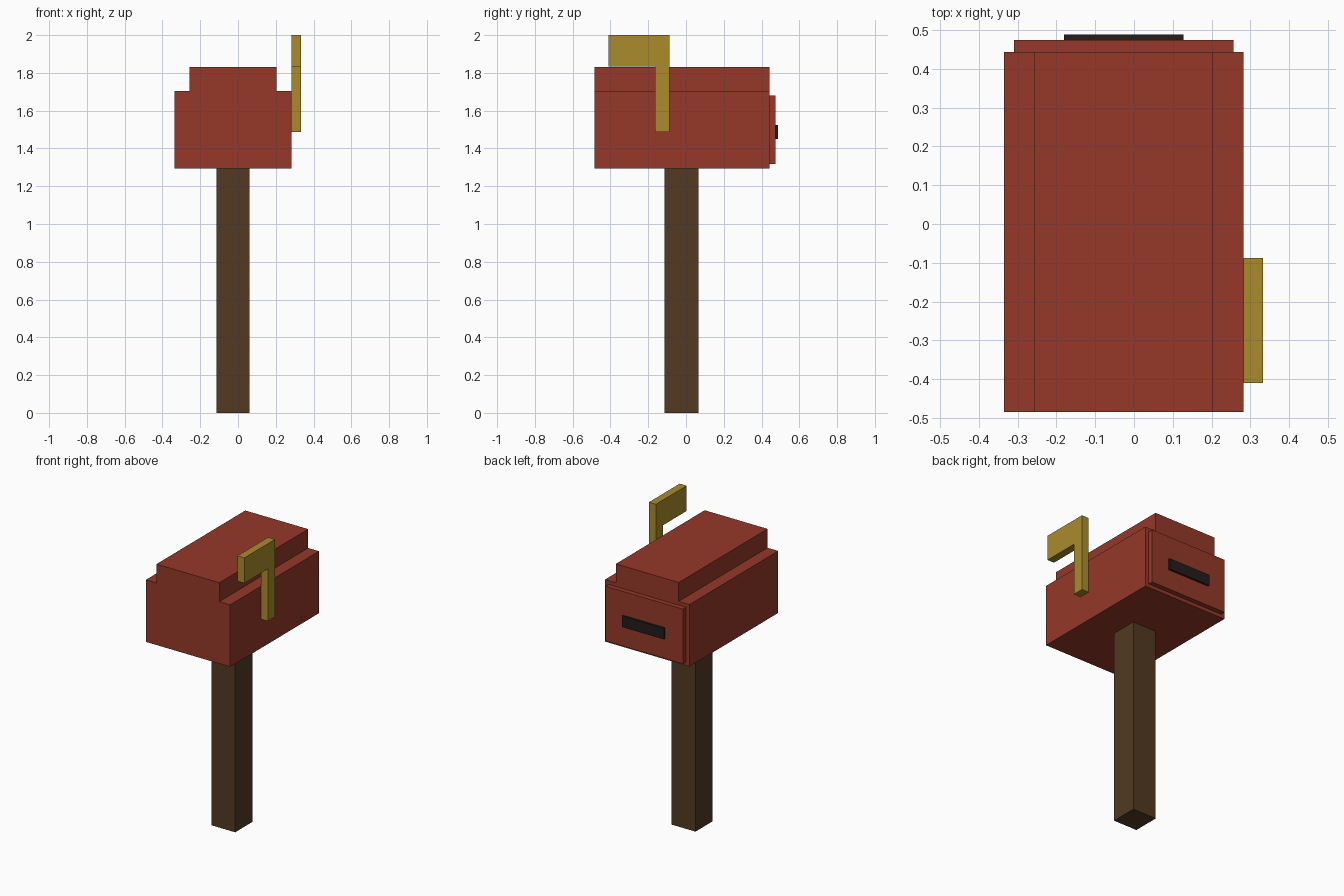
import bpy, bmesh
from mathutils import Vector

if "Cube" in bpy.data.objects:
    bpy.data.objects.remove(bpy.data.objects["Cube"])


def material(name, rgb):
    m = bpy.data.materials.new(name)
    m.diffuse_color = (*rgb, 1)
    m.use_nodes = True
    m.node_tree.nodes["Principled BSDF"].inputs["Base Color"].default_value = m.diffuse_color
    return m


RED = material("red_paint", (0.30, 0.04, 0.022))
WOOD = material("dark_wood", (0.085, 0.042, 0.016))
GOLD = material("flag_yellow", (0.40, 0.26, 0.025))
BLACK = material("slot_black", (0.018, 0.012, 0.012))


def prism(name, points, sweep, mat):
    """Extrude a flat outline of 3D points along the sweep vector."""
    bm = bmesh.new()
    face = bm.faces.new([bm.verts.new(p) for p in points])
    ext = bmesh.ops.extrude_face_region(bm, geom=[face], use_keep_orig=True)
    verts = [g for g in ext["geom"] if isinstance(g, bmesh.types.BMVert)]
    bmesh.ops.translate(bm, verts=verts, vec=Vector(sweep))
    bmesh.ops.recalc_face_normals(bm, faces=bm.faces)
    me = bpy.data.meshes.new(name)
    bm.to_mesh(me)
    bm.free()
    me.materials.append(mat)
    ob = bpy.data.objects.new(name, me)
    bpy.context.collection.objects.link(ob)
    return ob


def box(name, x, y, z, mat):
    base = [(x[0], y[0], z[0]), (x[1], y[0], z[0]), (x[1], y[1], z[0]), (x[0], y[1], z[0])]
    return prism(name, base, (0, 0, z[1] - z[0]), mat)


# Post
box("post", (-0.115, 0.06), (-0.115, 0.065), (0, 1.295), WOOD)

# Stepped box body, profile in x/z swept along y
body = [(-0.335, 1.295), (0.282, 1.295), (0.282, 1.705), (0.203, 1.705),
        (0.203, 1.83), (-0.257, 1.83), (-0.257, 1.705), (-0.335, 1.705)]
prism("mailbox_body", [(x, -0.485, z) for x, z in body], (0, 0.928, 0), RED)

# Door panel and letter slot on the back
box("door", (-0.31, 0.257), (0.443, 0.475), (1.318, 1.68), RED)
box("letter_slot", (-0.18, 0.128), (0.475, 0.488), (1.45, 1.523), BLACK)

# Raised flag, profile in y/z swept along x
flag = [(-0.088, 1.487), (-0.088, 2.0), (-0.41, 2.0), (-0.41, 1.833),
        (-0.163, 1.833), (-0.163, 1.487)]
prism("flag", [(0.282, y, z) for y, z in flag], (0.051, 0, 0), GOLD)
